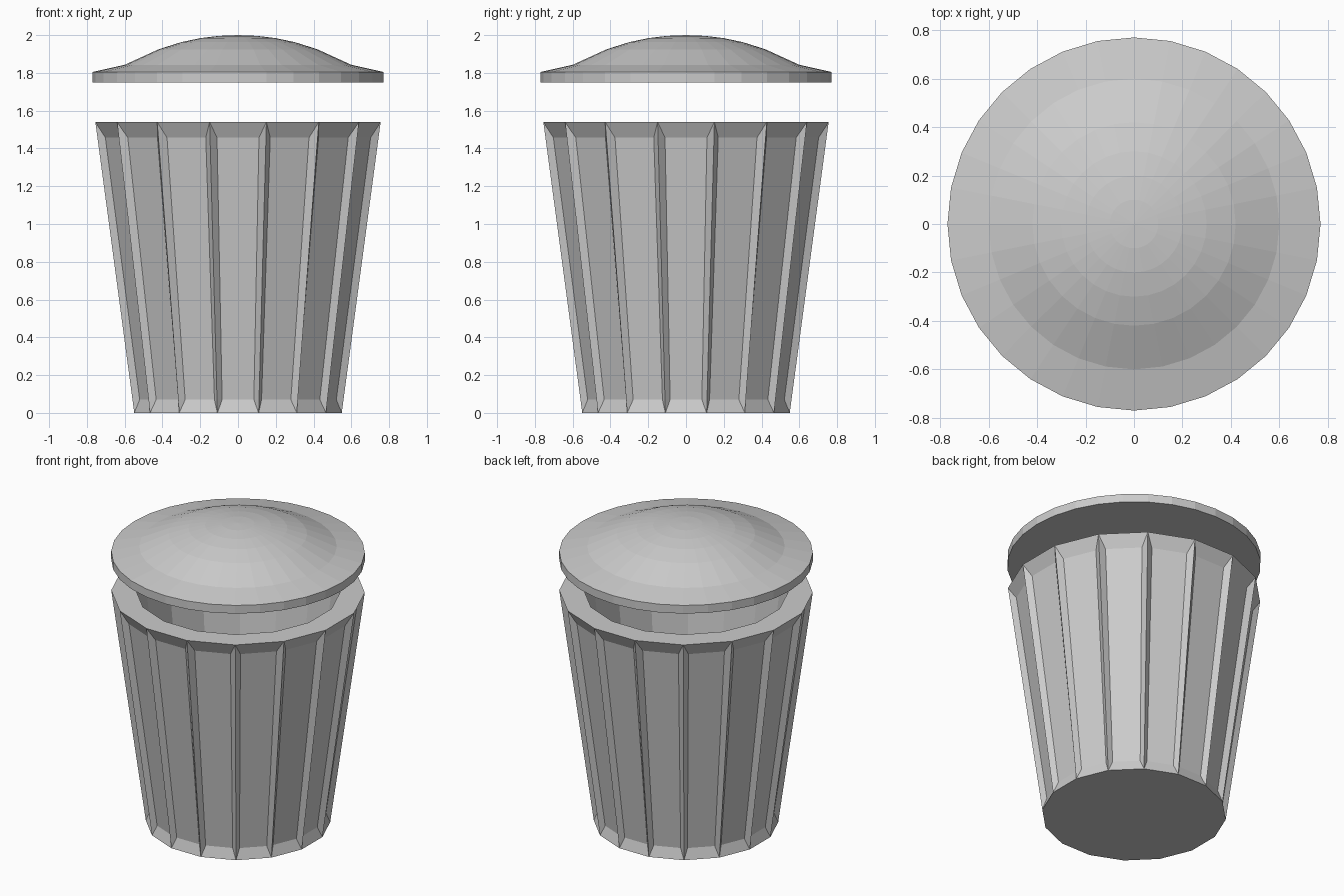
import bpy, bmesh
from math import cos, sin, pi
from mathutils import Vector

if "Cube" in bpy.data.objects:
    bpy.data.objects.remove(bpy.data.objects["Cube"])


def ring(bm, r, z, n, offset=0.0):
    return [bm.verts.new((r * cos(2 * pi * (i + offset) / n),
                          r * sin(2 * pi * (i + offset) / n), z)) for i in range(n)]


def bridge(bm, a, b):
    n = len(a)
    for i in range(n):
        j = (i + 1) % n
        bm.faces.new((a[i], a[j], b[j], b[i]))


def finish(bm, name):
    bmesh.ops.recalc_face_normals(bm, faces=bm.faces)
    me = bpy.data.meshes.new(name)
    bm.to_mesh(me)
    bm.free()
    ob = bpy.data.objects.new(name, me)
    bpy.context.collection.objects.link(ob)
    return ob


# Bin body: 16-sided tapered tub with a recessed panel on every side
N, H, R0, R1 = 16, 1.54, 0.56, 0.77
bm = bmesh.new()
bottom = ring(bm, R0, 0, N, 0.5)
top = ring(bm, R1, H, N, 0.5)
rim_in = ring(bm, 0.62, H, N, 0.5)
floor = ring(bm, 0.46, 0.15, N, 0.5)
bm.faces.new(bottom)
bridge(bm, top, rim_in)
bridge(bm, rim_in, floor)
bm.faces.new(floor)


def panel_vert(angle, z, half_width, depth=0.03):
    apothem = (R0 + (R1 - R0) * z / H) * cos(pi / N) - depth
    out = Vector((cos(angle), sin(angle), 0))
    side = Vector((-sin(angle), cos(angle), 0))
    return bm.verts.new(out * apothem + side * half_width + Vector((0, 0, z)))


for i in range(N):
    j = (i + 1) % N
    a = 2 * pi * (i + 1) / N
    outer = [bottom[i], bottom[j], top[j], top[i]]
    inner = [panel_vert(a, 0.07, -0.084), panel_vert(a, 0.07, 0.084),
             panel_vert(a, 1.457, 0.111), panel_vert(a, 1.457, -0.111)]
    bridge(bm, outer, inner)
    bm.faces.new(inner)
finish(bm, "bin_body")

# Lid: 32-sided shallow dome with a flat brim, floating above the body
bm = bmesh.new()
profile = [(0.77, 1.75), (0.77, 1.805), (0.6, 1.843), (0.42, 1.925),
           (0.3, 1.963), (0.2, 1.984), (0.1, 1.996)]
rings = [ring(bm, r, z, 32) for r, z in profile]
for a, b in zip(rings, rings[1:]):
    bridge(bm, a, b)
bm.faces.new(rings[0])
tip = bm.verts.new((0, 0, 2.0))
for i in range(32):
    bm.faces.new((rings[-1][i], rings[-1][(i + 1) % 32], tip))
finish(bm, "lid")
